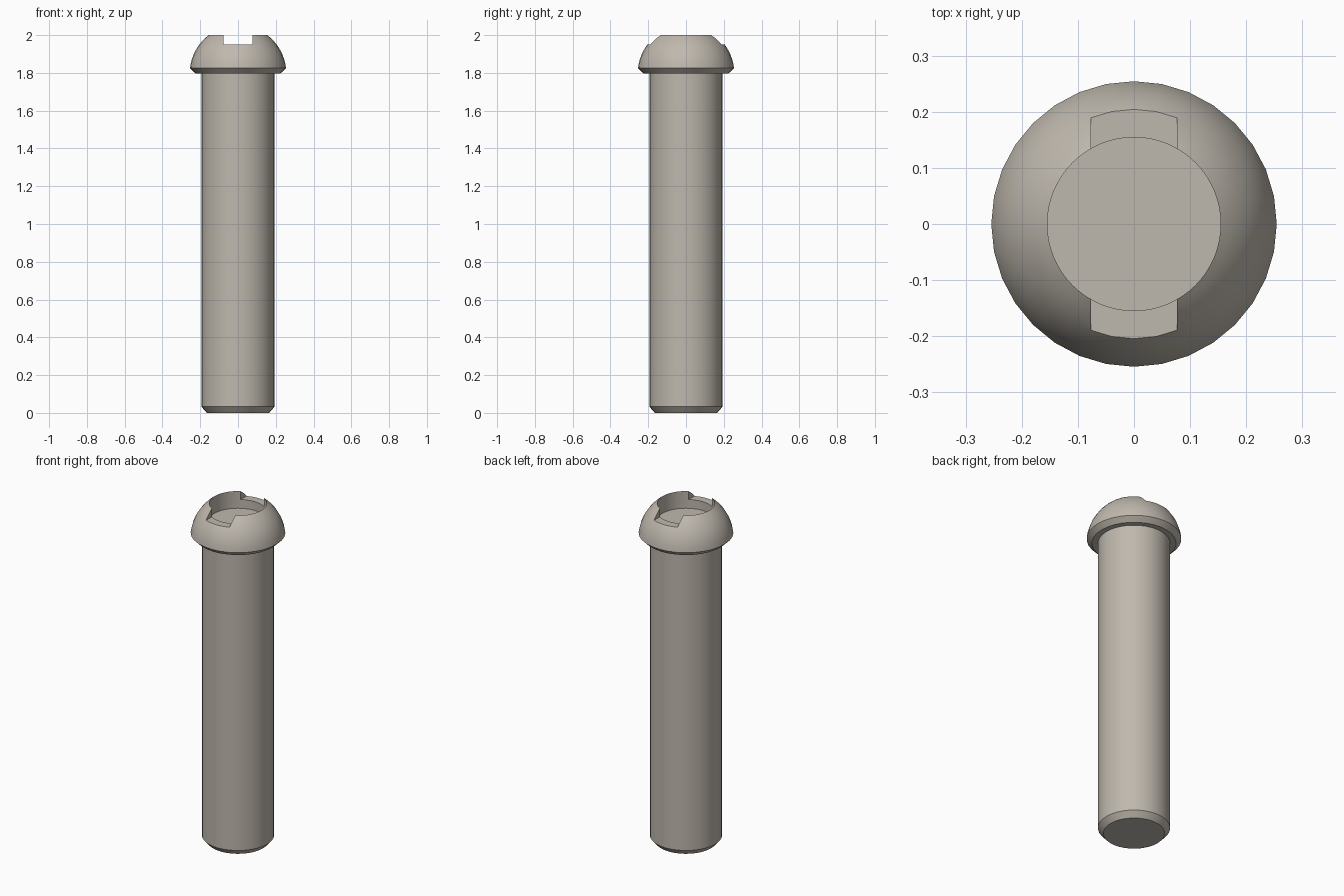
import bpy, bmesh
from math import sin, cos, pi, radians, asin
from mathutils import Matrix

if "Cube" in bpy.data.objects:
    bpy.data.objects.remove(bpy.data.objects["Cube"])

SEGMENTS = 32
DOME_R, DOME_Z = 0.256, 1.796
RECESS_R, SLOT_HALF = 0.1545, 0.077
SLOT_Z, RECESS_Z = 1.95, 1.898


def make_object(name, bm):
    bmesh.ops.recalc_face_normals(bm, faces=bm.faces)
    mesh = bpy.data.meshes.new(name)
    bm.to_mesh(mesh)
    bm.free()
    obj = bpy.data.objects.new(name, mesh)
    bpy.context.collection.objects.link(obj)
    return obj


def revolve(name, profile):
    bm = bmesh.new()
    verts = [bm.verts.new((r, 0, z)) for r, z in profile]
    edges = [bm.edges.new(pair) for pair in zip(verts, verts[1:])]
    bmesh.ops.spin(bm, geom=verts + edges, cent=(0, 0, 0), axis=(0, 0, 1),
                   angle=2 * pi, steps=SEGMENTS, use_merge=True)
    bmesh.ops.remove_doubles(bm, verts=bm.verts, dist=1e-5)
    return make_object(name, bm)


def cut(target, cutter):
    cutter.hide_render = True
    mod = target.modifiers.new(cutter.name, 'BOOLEAN')
    mod.operation = 'DIFFERENCE'
    mod.solver = 'EXACT'
    mod.object = cutter
    bpy.context.view_layer.objects.active = target
    bpy.ops.object.modifier_apply(modifier=mod.name)
    bpy.data.objects.remove(cutter)


# Pin: chamfered shaft, flanged underside and domed head in one profile
start = asin((1.825 - DOME_Z) / DOME_R)
steps = 14
dome = []
for i in range(steps + 1):
    a = start + (pi / 2 - start) * i / steps
    r = DOME_R * cos(a) if i < steps else 0
    dome.append((r, DOME_Z + DOME_R * sin(a)))
pin = revolve("round_head_pin", [(0, 0), (0.165, 0), (0.194, 0.033),
                                 (0.194, 1.798), (0.226, 1.798)] + dome)

# Deep round recess in the top of the head
bm = bmesh.new()
bmesh.ops.create_cone(bm, cap_ends=True, segments=64, radius1=RECESS_R,
                      radius2=RECESS_R, depth=0.3,
                      matrix=Matrix.Translation((0, 0, RECESS_Z + 0.15)))
cut(pin, make_object("recess_cutter", bm))

# Shallower straight slot running front to back
bm = bmesh.new()
bmesh.ops.create_cube(bm, size=1, matrix=Matrix.Translation((0, 0, SLOT_Z + 0.15))
                      @ Matrix.Diagonal((2 * SLOT_HALF, 0.8, 0.3, 1)))
cut(pin, make_object("slot_cutter", bm))

# Warm grey metal, smooth with crisp edges
metal = bpy.data.materials.new("warm_grey_metal")
metal.diffuse_color = (0.52, 0.48, 0.42, 1)
metal.use_nodes = True
metal.node_tree.nodes["Principled BSDF"].inputs["Base Color"].default_value = metal.diffuse_color
pin.data.materials.clear()
pin.data.materials.append(metal)
bpy.ops.object.select_all(action='DESELECT')
pin.select_set(True)
bpy.context.view_layer.objects.active = pin
bpy.ops.object.shade_smooth_by_angle(angle=radians(30))
